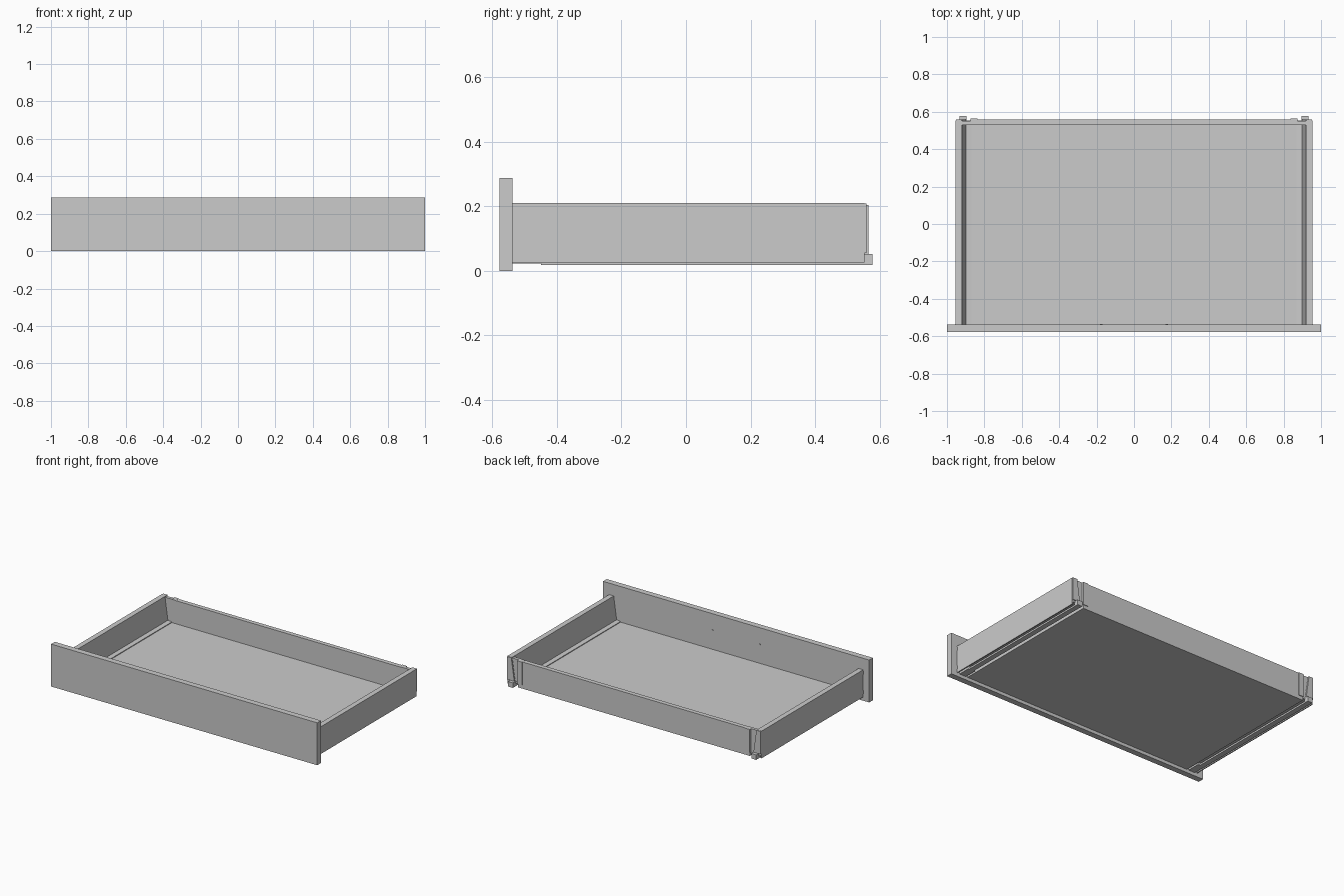
import bpy, bmesh

if "Cube" in bpy.data.objects:
    bpy.data.objects.remove(bpy.data.objects["Cube"])


def prism(name, pts, y0, y1):
    """Extrude an (x, z) outline along y."""
    bm = bmesh.new()
    face = bm.faces.new([bm.verts.new((x, y0, z)) for x, z in pts])
    ext = bmesh.ops.extrude_face_region(bm, geom=[face])
    verts = [v for v in ext["geom"] if isinstance(v, bmesh.types.BMVert)]
    bmesh.ops.translate(bm, verts=verts, vec=(0, y1 - y0, 0))
    bmesh.ops.recalc_face_normals(bm, faces=bm.faces)
    mesh = bpy.data.meshes.new(name)
    bm.to_mesh(mesh)
    bm.free()
    ob = bpy.data.objects.new(name, mesh)
    bpy.context.collection.objects.link(ob)
    return ob


def box(name, x0, x1, y0, y1, z0, z1):
    return prism(name, [(x0, z0), (x1, z0), (x1, z1), (x0, z1)], y0, y1)


def mirrored(ob):
    """Repeat a right-hand part on the left."""
    ob.modifiers.new("mirror", "MIRROR").use_axis[0] = True
    return ob


# Main panels
box("front_panel", -1, 1, -0.578, -0.538, 0, 0.288)
box("bottom_panel", -0.872, 0.872, -0.538, 0.56, 0.022, 0.046)
box("back_panel", -0.868, 0.868, 0.53, 0.56, 0.044, 0.203)

# Side walls: sloped inner face, ledge over the floor, open runner channel below
side = [(0.955, 0.025), (0.955, 0.21), (0.92, 0.21), (0.898, 0.054),
        (0.868, 0.051), (0.868, 0.042), (0.948, 0.042), (0.948, 0.025)]
mirrored(prism("side_wall", side, -0.538, 0.553))

# End plate closing each side wall at the back
cap = [(0.953, 0.055), (0.953, 0.209), (0.921, 0.209), (0.899, 0.055)]
mirrored(prism("side_end_cap", cap, 0.553, 0.56))

# Back corner brackets
mirrored(box("back_bracket", 0.866, 0.925, 0.53, 0.551, 0.044, 0.205))
mirrored(box("back_bracket_lip", 0.838, 0.874, 0.53, 0.565, 0.046, 0.204))

# Runner rails, rear hook blocks and front catches
mirrored(box("runner_rail", 0.897, 0.932, -0.45, 0.56, 0.018, 0.03))
mirrored(box("runner_hook", 0.896, 0.932, 0.545, 0.578, 0.018, 0.052))
mirrored(box("front_catch", 0.885, 0.935, -0.538, -0.45, 0.022, 0.043))

# Fixing tabs between side walls and front panel
for z in (0.06, 0.19):
    mirrored(box("front_tab", 0.925, 0.957, -0.54, -0.535, z - 0.012, z + 0.012))

# Handle screws on the inside of the front panel
bpy.ops.mesh.primitive_cylinder_add(vertices=16, radius=0.007, depth=0.006,
                                    location=(0.175, -0.537, 0.174),
                                    rotation=(1.5708, 0, 0))
screw = bpy.context.object
screw.name = "handle_screw"
bpy.ops.object.transform_apply(location=True, rotation=True, scale=True)
mirrored(screw)
bpy.ops.object.shade_smooth_by_angle()
